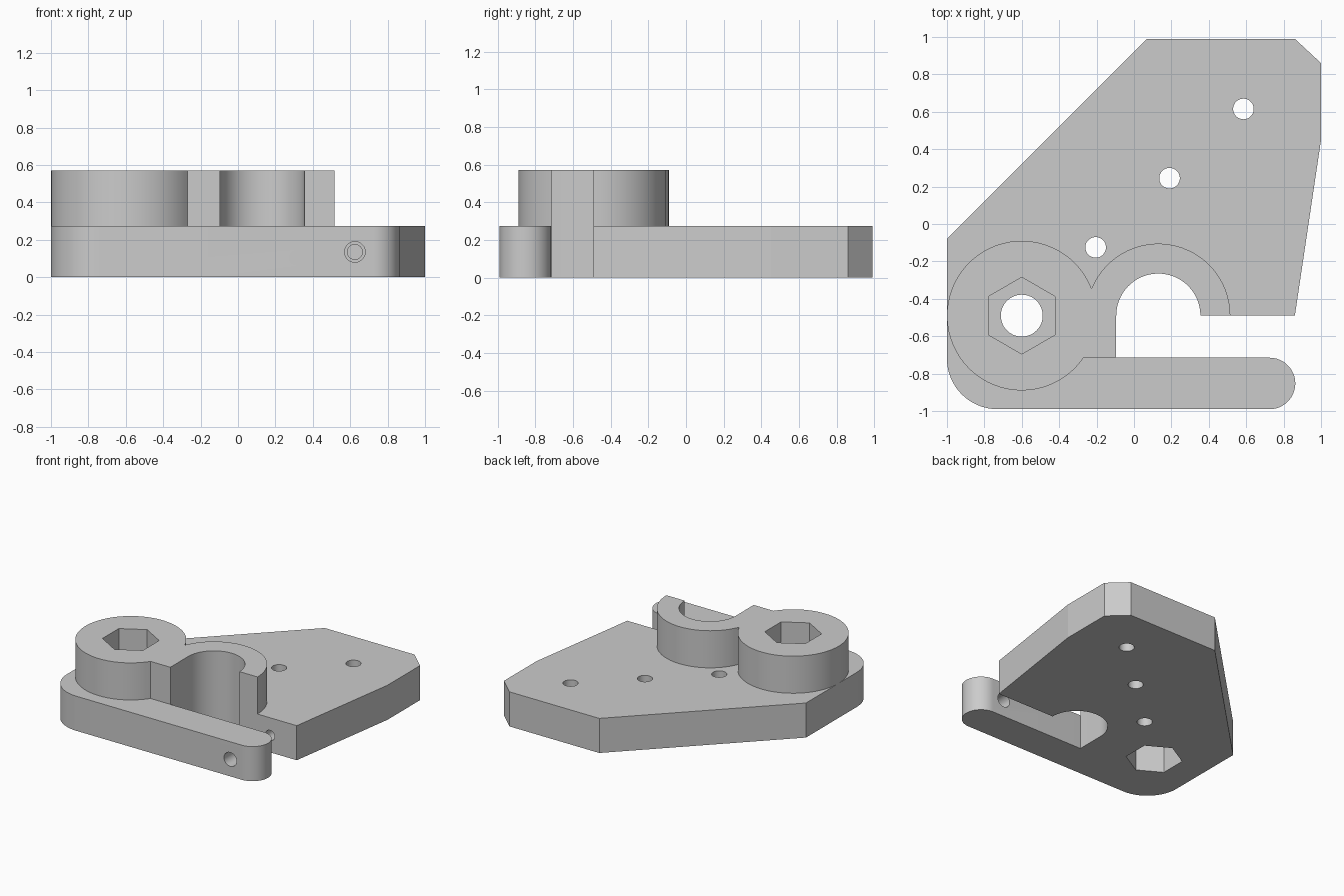
import bpy
import bmesh
from math import radians, cos, sin
from mathutils import Matrix

cube = bpy.data.objects.get("Cube")
if cube:
    bpy.data.objects.remove(cube, do_unlink=True)

PLATE_TOP, BOSS_TOP = 0.275, 0.57
PIVOT = (-0.6, -0.49)
SLOT = (0.13, -0.49)

grey = bpy.data.materials.new("light grey")
grey.use_nodes = True
colour = (0.6, 0.6, 0.6, 1)
grey.diffuse_color = colour
grey.node_tree.nodes["Principled BSDF"].inputs["Base Color"].default_value = colour


def arc(centre, radius, start, end):
    """Points along an arc, angles in degrees."""
    steps = max(6, round(abs(end - start) / 5.5))
    angles = [radians(start + (end - start) * i / steps) for i in range(steps + 1)]
    return [(centre[0] + radius * cos(a), centre[1] + radius * sin(a)) for a in angles]


def prism(name, outline, bottom, top, matrix=None):
    """Extrude a closed outline upward into a solid."""
    bm = bmesh.new()
    face = bm.faces.new([bm.verts.new((x, y, bottom)) for x, y in outline])
    extruded = bmesh.ops.extrude_face_region(bm, geom=[face], use_keep_orig=True)
    verts = [v for v in extruded["geom"] if isinstance(v, bmesh.types.BMVert)]
    bmesh.ops.translate(bm, vec=(0, 0, top - bottom), verts=verts)
    bmesh.ops.recalc_face_normals(bm, faces=bm.faces)
    if matrix:
        bm.transform(matrix)
    mesh = bpy.data.meshes.new(name)
    bm.to_mesh(mesh)
    bm.free()
    mesh.materials.append(grey)
    obj = bpy.data.objects.new(name, mesh)
    bpy.context.scene.collection.objects.link(obj)
    return obj


def circle(centre, radius):
    return arc(centre, radius, 0, 360)[:-1]


def combine(body, tool, operation):
    """Apply a boolean and discard the tool object."""
    tool.hide_render = True
    mod = body.modifiers.new("boolean", "BOOLEAN")
    mod.operation, mod.solver, mod.object = operation, "EXACT", tool
    bpy.context.view_layer.update()
    graph = bpy.context.evaluated_depsgraph_get()
    mesh = bpy.data.meshes.new_from_object(body.evaluated_get(graph))
    body.modifiers.clear()
    body.data = mesh
    bpy.data.objects.remove(tool, do_unlink=True)


# Base plate with the open slot and the clamping arm
slot_arc = arc(SLOT, 0.225, 0, 180)
slot_corner = (-0.095, -0.715)
plate_outline = (
    [(-1, -0.08), (0.07, 0.99), (0.86, 0.99), (1, 0.86), (1, 0.45), (0.86, -0.49)]
    + slot_arc + [slot_corner]
    + arc((0.725, -0.8525), 0.1375, 90, -90)
    + arc((-0.73, -0.72), 0.27, 270, 180)
)
bracket = prism("clamp_bracket", plate_outline, 0, PLATE_TOP)

# Raised round boss joined to the half collar around the slot
boss_outline = (
    arc(PIVOT, 0.4, -34.2, -338.8)
    + arc(SLOT, 0.385, 158, 0)[1:]
    + slot_arc + [slot_corner]
)
combine(bracket, prism("boss", boss_outline, PLATE_TOP, BOSS_TOP), "UNION")

# Hexagonal pockets above and below, with a round hole through the web
hexagon = arc(PIVOT, 0.205, 30, 330)[::1]
hexagon = [(PIVOT[0] + 0.205 * cos(radians(a)), PIVOT[1] + 0.205 * sin(radians(a)))
           for a in range(30, 390, 60)]
cutters = [
    prism("upper_hex_pocket", hexagon, 0.35, 0.7),
    prism("lower_hex_pocket", hexagon, -0.1, 0.22),
    prism("pivot_hole", circle(PIVOT, 0.112), 0.1, 0.5),
]

# Diagonal row of three mounting holes
for i in range(3):
    centre = (-0.205 + 0.395 * i, -0.125 + 0.37 * i)
    cutters.append(prism("mounting_hole", circle(centre, 0.055), -0.1, 0.4))

# Clamp screw: clearance hole in the arm, narrower blind hole in the plate
along_y = Matrix.Translation((0.625, 0, 0.135)) @ Matrix.Rotation(radians(-90), 4, "X")
cutters.append(prism("arm_hole", circle((0, 0), 0.055), -1.1, -0.6, along_y))
cutters.append(prism("screw_hole", circle((0, 0), 0.04), -0.55, 0, along_y))

for cutter in cutters:
    combine(bracket, cutter, "DIFFERENCE")

# Smooth the curved walls, keep every real edge sharp
bpy.ops.object.select_all(action="DESELECT")
bracket.select_set(True)
bpy.context.view_layer.objects.active = bracket
bpy.ops.object.shade_smooth_by_angle(angle=radians(7))
